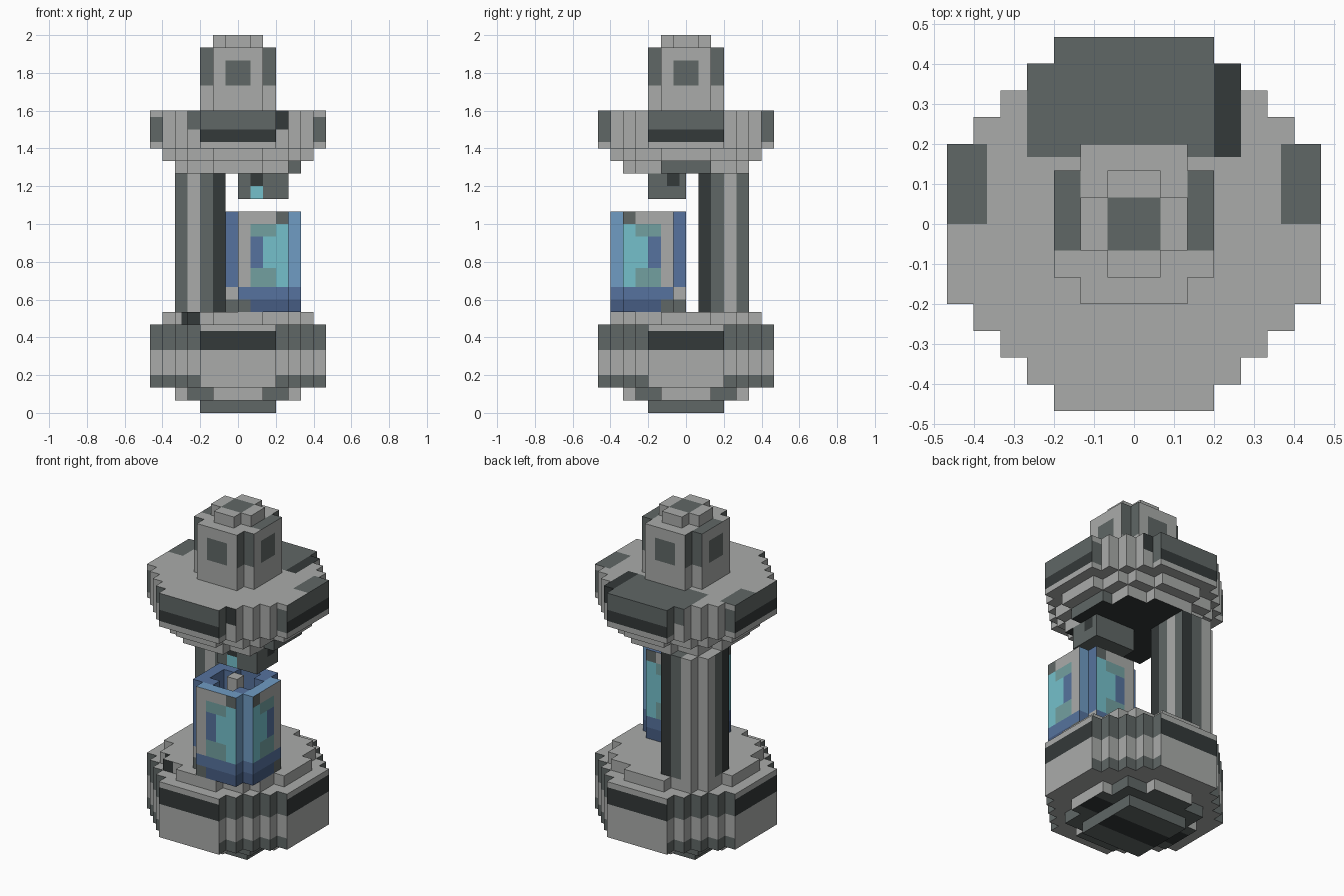
import bpy
import bmesh
from itertools import product
from mathutils import Vector

UNIT = 1 / 15      # one block of the model
SUB = 2            # cells per block, so that painted areas can end half way

cube = bpy.data.objects.get("Cube")
if cube:
    bpy.data.objects.remove(cube)

PALETTE = {
    "light_stone": (.40, .41, .40),
    "dark_stone": (.117, .136, .133),
    "black_stone": (.034, .041, .041),
    "cyan_glass": (.178, .527, .597),
    "dull_glass": (.171, .352, .352),
    "blue_metal": (.093, .171, .342),
    "pale_blue_metal": (.162, .332, .552),
    "deep_blue_metal": (.061, .107, .223),
}
LIGHT, DARK, BLACK, CYAN, DULL, BLUE, PALE, DEEP = range(len(PALETTE))
materials = []
for label, rgb in PALETTE.items():
    mat = bpy.data.materials.new(label)
    mat.use_nodes = True
    mat.diffuse_color = (*rgb, 1)
    mat.node_tree.nodes["Principled BSDF"].inputs["Base Color"].default_value = (*rgb, 1)
    materials.append(mat)


def cells(boxes):
    """All cells inside boxes given as (x0, x1, y0, y1, z0, z1) in blocks."""
    found = set()
    for b in boxes:
        spans = [range(b[i] * SUB, b[i + 1] * SUB) for i in (0, 2, 4)]
        found.update(product(*spans))
    return found


def stepped(widths, z0, z1):
    """A blocky disc made of crossing centred boxes."""
    return [(-a, a, -b, b, z0, z1) for a, b in widths]


def build(name, solid, paint, hollow=()):
    """Skin a block solid and colour each face by the paint rule."""
    filled = cells(solid) - cells(hollow)
    bm = bmesh.new()
    verts = {}

    def vert(p):
        if p not in verts:
            verts[p] = bm.verts.new(Vector(p) * UNIT / SUB)
        return verts[p]

    for cell in filled:
        for axis, side in product(range(3), (-1, 1)):
            near = list(cell)
            near[axis] += side
            if tuple(near) in filled:
                continue
            u, v = (axis + 1) % 3, (axis + 2) % 3
            loop = []
            for du, dv in ((0, 0), (1, 0), (1, 1), (0, 1))[::side]:
                p = list(cell)
                p[axis] += side > 0
                p[u] += du
                p[v] += dv
                loop.append(vert(tuple(p)))
            face = bm.faces.new(loop)
            normal = [0, 0, 0]
            normal[axis] = side
            centre = face.calc_center_median() / UNIT
            face.material_index = paint(*centre, *normal)
    bmesh.ops.dissolve_limit(bm, angle_limit=.01, verts=bm.verts[:],
                             edges=bm.edges[:], delimit={'MATERIAL'})
    mesh = bpy.data.meshes.new(name)
    bm.to_mesh(mesh)
    bm.free()
    for mat in materials:
        mesh.materials.append(mat)
    obj = bpy.data.objects.new(name, mesh)
    bpy.context.collection.objects.link(obj)


RING = [(7, 3), (6, 4), (5, 5), (4, 6), (3, 7)]
MIDDLE = [(6, 2), (5, 4), (4, 5), (2, 6)]
SMALL = [(5, 2), (4, 4), (2, 5)]
CROSS = [(3, 2), (2, 3)]


# Base: wide drum with a black band on its four flat sides
def paint_base(x, y, z, nx, ny, nz):
    reach = max(abs(x), abs(y))
    if z < 1.1:
        return BLACK if nz < 0 and abs(y) < 1 else DARK
    if z < 2:
        return DARK if min(abs(x), abs(y)) > 2 else LIGHT
    if nz:
        return LIGHT
    if z < 7 and reach > 6.9:
        return BLACK if 5 < z < 6.5 else LIGHT
    if z < 7 and reach > 4.5 and (z > 5 or z < 3):
        return DARK
    if z > 6.5 and -4.5 < x < -3 and ny < 0:
        return BLACK
    return LIGHT


build("base", stepped([(3, 3)], 0, 1) + stepped(SMALL, 1, 2)
      + stepped(RING, 2, 7) + stepped(MIDDLE, 7, 8), paint_base)


# Canopy: upper drum that tapers underneath
def paint_canopy(x, y, z, nx, ny, nz):
    if nz > 0:
        if y > 2.5 and abs(x) < 4:
            return BLACK if x > 3 and y < 6 else DARK
        return DARK if abs(x) > 5.5 and 0 < y < 3 else LIGHT
    if nz < 0:
        return BLACK if z < 19.5 else LIGHT
    if max(abs(x), abs(y)) > 6.9:
        return DARK if z > 22.5 else BLACK if z > 21.5 else LIGHT
    if z > 22.5 and abs(x) < 4 and abs(y) > 5:
        return BLACK if x > 3 else DARK
    if z > 21.5 and z < 23.5 and max(abs(x), abs(y)) > 6:
        return DARK
    return DARK if z < 20 and x > 4 else LIGHT


build("canopy", stepped(SMALL, 19, 20) + stepped(MIDDLE, 20, 21)
      + stepped(RING, 21, 24), paint_canopy)


# Head: notched block with a dark window on each side and on top
def paint_head(x, y, z, nx, ny, nz):
    across = abs(y) if nx else abs(x)
    if nz:
        if z > 29.5:
            return DARK if max(abs(x), abs(y)) < 1 else LIGHT
        return DARK if abs(x) > 2 and y > -1 else LIGHT
    if z < 29 and max(abs(x), abs(y)) > 2.9:
        return DARK if across < 1 and 26 < z < 28 else LIGHT
    return DARK if 26 < z < 29 else LIGHT


build("head", stepped(CROSS, 24, 29) + stepped([(2, 1), (1, 2)], 29, 30), paint_head)


# Column: off-centre post with vertical stripes, outer corner notched
def paint_column(x, y, z, nx, ny, nz):
    t = y if nx else -x
    if t < 2:
        return BLACK
    if t < 3:
        return DARK
    return DARK if t > 4 and (nx > 0 or ny < 0) else LIGHT


build("column", [(-5, -1, 1, 4, 8, 19), (-4, -1, 1, 5, 8, 19)], paint_column)


# Lamp holder hanging under the canopy, with a glowing square
def paint_lamp(x, y, z, nx, ny, nz):
    if ny < 0 and 1 < x < 2:
        return CYAN if z < 18 else BLACK
    if nx > 0 and -1.5 < y < -.5 and z > 18:
        return BLACK
    return DARK


build("lamp_holder", [(0, 4, -3, 0, 17, 19)], paint_lamp)


# Lantern: open glass box with notched blue corners
def paint_lantern(x, y, z, nx, ny, nz):
    outer = x > 4.9 or x < -.9 or y > -.1 or y < -5.9
    t = -1 - y if nx else x
    if nz:
        return PALE if z > 15 and (x > 4 or y < -5) else BLUE
    if z < 9:
        return DARK if t < 1 else DEEP
    if z < 10:
        return LIGHT if t < 0 else BLUE
    if not outer:
        return PALE if t > 4 else BLUE
    if z > 15:
        return DARK if t > 3 else LIGHT
    if t < 1:
        return LIGHT
    if t < 3 and (z > 14 or z < 11.5):
        return DULL
    return BLUE if t < 2 else CYAN


build("lantern", [(-1, 5, -5, -1, 8, 16), (0, 4, -6, 0, 8, 16)], paint_lantern,
      hollow=[(0, 4, -4, -2, 9, 16), (1, 3, -5, -1, 9, 16)])
build("lantern_core", [(1, 2, -3, -2, 9, 16)], lambda *face: LIGHT)
